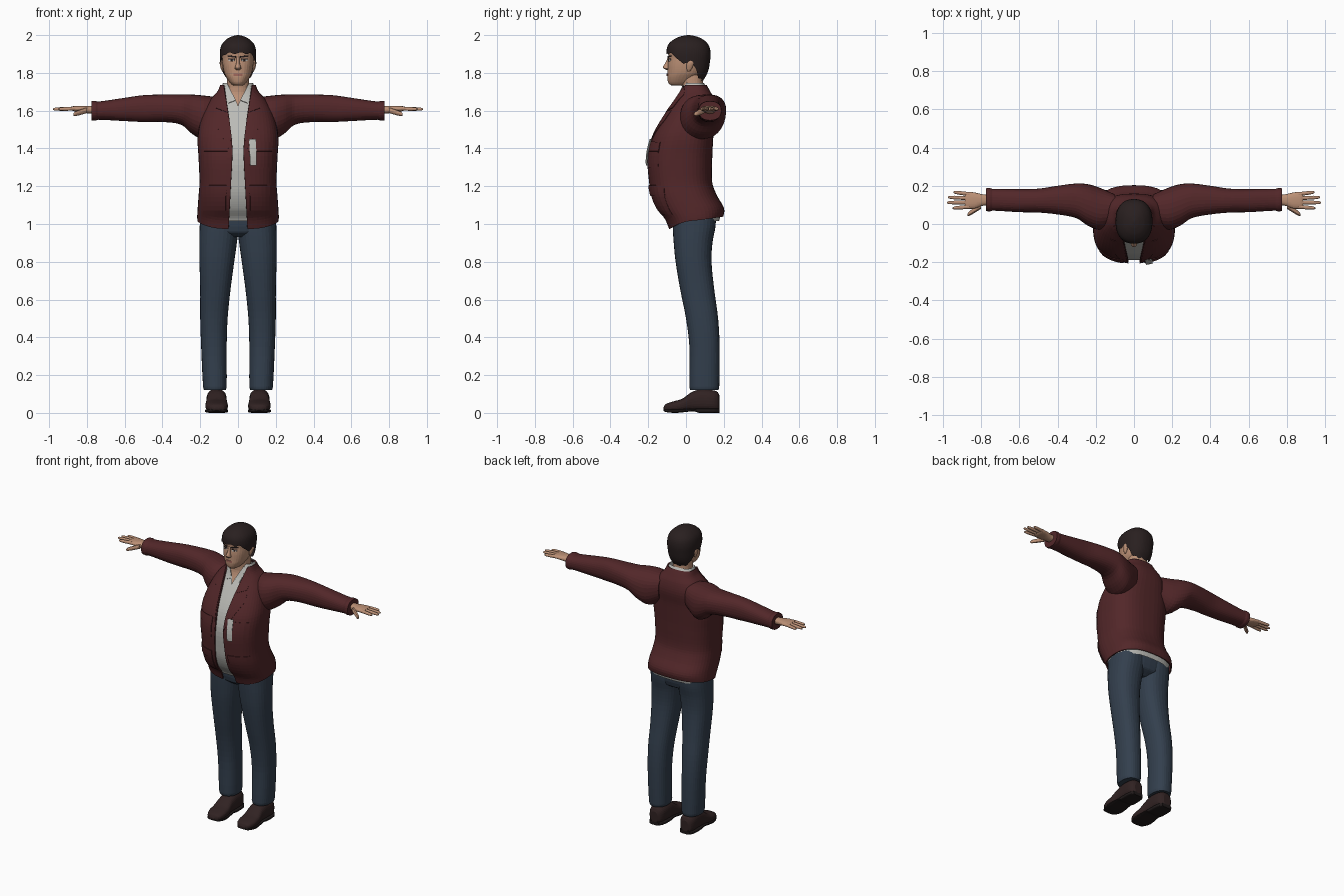
import bpy, bmesh
from math import sin, cos, asin, pi, copysign

if "Cube" in bpy.data.objects:
    bpy.data.objects.remove(bpy.data.objects["Cube"])


def material(name, r, g, b):
    m = bpy.data.materials.new(name)
    m.use_nodes = True
    m.diffuse_color = (r, g, b, 1)
    bsdf = m.node_tree.nodes["Principled BSDF"]
    bsdf.inputs["Base Color"].default_value = (r, g, b, 1)
    bsdf.inputs["Roughness"].default_value = 0.8
    return m


MAROON = material("maroon cloth", 0.085, 0.02, 0.022)
DENIM = material("blue denim", 0.033, 0.05, 0.075)
SKIN = material("skin", 0.5, 0.28, 0.18)
HAIR = material("dark hair", 0.022, 0.014, 0.014)
WHITE = material("off white cloth", 0.5, 0.5, 0.47)
LEATHER = material("brown leather", 0.03, 0.016, 0.016)
SOLE = material("dark sole", 0.014, 0.01, 0.01)
LIP = material("lips", 0.33, 0.13, 0.1)
parts = []


def lookup(rows, s):
    """Smooth interpolation through rows of (position, values...)."""
    s = min(max(s, rows[0][0]), rows[-1][0])
    i = 0
    while i < len(rows) - 2 and s > rows[i + 1][0]:
        i += 1
    p, q = rows[i], rows[i + 1]
    before, after = rows[max(i - 1, 0)], rows[min(i + 2, len(rows) - 1)]
    h = q[0] - p[0]
    t = (s - p[0]) / h
    out = []
    for k in range(1, len(p)):
        m0 = (q[k] - before[k]) / (q[0] - before[0]) * h
        m1 = (after[k] - p[k]) / (after[0] - p[0]) * h
        d = q[k] - p[k]
        out.append(p[k] + t * (m0 + t * (3 * d - 2 * m0 - m1 + t * (m0 + m1 - 2 * d))))
    return out


def finish(name, bm, mat, mirror=False, thick=0):
    bmesh.ops.recalc_face_normals(bm, faces=bm.faces)
    mesh = bpy.data.meshes.new(name)
    bm.to_mesh(mesh)
    bm.free()
    mesh.materials.append(mat)
    ob = bpy.data.objects.new(name, mesh)
    bpy.context.collection.objects.link(ob)
    if thick:
        mod = ob.modifiers.new("thickness", "SOLIDIFY")
        mod.thickness, mod.offset = thick, 0
    if mirror:
        ob.modifiers.new("mirror", "MIRROR")
    parts.append(ob)
    return ob


def loft(name, rows, mat, axis="z", n=2.3, low=None, opening=None,
         mirror=False, sides=32, sub=4, thick=0):
    """Loft rounded sections; rows are (position, a min, a max, b min, b max)."""
    bm = bmesh.new()
    first, last = rows[0][0], rows[-1][0]
    stops = [p[0] + (q[0] - p[0]) * k / sub for p, q in zip(rows, rows[1:]) for k in range(sub)]
    rings = []
    for s in stops + [last]:
        ring = []
        for j in range(sides + (1 if opening else 0)):
            th = 2 * pi * j / sides
            z = s
            if low:
                lo = low(th)
                z = lo + (s - first) * (last - lo) / (last - first)
            a0, a1, b0, b1 = lookup(rows, z)
            ha, hb = max((a1 - a0) / 2, .001), max((b1 - b0) / 2, .001)
            if opening:
                gap = asin(min(max(opening(z), 0) / ha, .98) ** (n / 2))
                th = gap + (2 * pi - 2 * gap) * j / sides
            a = (a0 + a1) / 2 + ha * copysign(abs(sin(th)) ** (2 / n), sin(th))
            b = (b0 + b1) / 2 - hb * copysign(abs(cos(th)) ** (2 / n), cos(th))
            ring.append(bm.verts.new({"z": (a, b, z), "x": (z, a, b), "y": (a, z, b)}[axis]))
        rings.append(ring)
    for r, q in zip(rings, rings[1:]):
        for j in range(len(r) - (1 if opening else 0)):
            k = (j + 1) % len(r)
            bm.faces.new((r[j], r[k], q[k], q[j]))
    if not opening:
        bm.faces.new(rings[-1])
        if not low:
            bm.faces.new(rings[0])
    return finish(name, bm, mat, mirror, thick)


def patch(name, rows, corners, mat, lift=.004, n=2.3, mirror=True):
    """Thin plate lying on the front of a lofted body; corners are (x, z)."""
    bm = bmesh.new()
    bl, br, tr, tl = corners
    steps = 6
    grid = []
    for i in range(steps + 1):
        v = i / steps
        line = []
        for j in range(steps + 1):
            u = j / steps
            x, z = [(bl[k] * (1 - u) + br[k] * u) * (1 - v) + (tl[k] * (1 - u) + tr[k] * u) * v
                    for k in (0, 1)]
            x0, x1, y0, y1 = lookup(rows, z)
            f = min(abs(x) / x1, .99)
            y = (y0 + y1) / 2 - (y1 - y0) / 2 * (1 - f ** n) ** (1 / n)
            line.append(bm.verts.new((x, y - lift, z)))
        grid.append(line)
    for r, q in zip(grid, grid[1:]):
        for j in range(steps):
            bm.faces.new((r[j], r[j + 1], q[j + 1], q[j]))
    return finish(name, bm, mat, mirror, .004)


def box(x0, x1, z0, z1):
    return (x0, z0), (x1, z0), (x1, z1), (x0, z1)


def even(*rows):
    """Rows symmetric in x: (z, half width, front, back)."""
    return [(z, -w, w, f, b) for z, w, f, b in rows]


# Jacket body with an open front and a hem that dips forward
torso = even((.97, .205, -.085, .17), (1.03, .212, -.11, .19), (1.08, .21, -.15, .198),
             (1.15, .205, -.18, .16), (1.22, .2, -.192, .135), (1.35, .205, -.2, .135),
             (1.45, .21, -.178, .14), (1.52, .2, -.145, .145), (1.6, .175, -.095, .155),
             (1.66, .14, -.055, .145), (1.7, .105, -.035, .125), (1.735, .09, -.02, .105))
gap = [(.97, .05), (1.2, .038), (1.4, .03), (1.55, .045), (1.66, .062), (1.735, .075)]
loft("jacket_body", torso, MAROON, n=2.6, sides=48, thick=.008,
     low=lambda t: 1.02 - .02 * cos(t) - .025 * max(0, cos(t)) ** 2,
     opening=lambda z: lookup(gap, z)[0])

# Lapels, collar, pockets and chest tag
for name, corners, lift in (
        ("lapel", ((.03, 1.36), (.13, 1.55), (.125, 1.6), (.055, 1.6)), .006),
        ("collar_leaf", ((.054, 1.59), (.12, 1.615), (.11, 1.68), (.074, 1.73)), .008),
        ("chest_pocket", box(.06, .175, 1.3, 1.42), .005),
        ("chest_flap", box(.055, .18, 1.385, 1.435), .009),
        ("hip_pocket", box(.065, .185, 1.05, 1.19), .006),
        ("hip_flap", box(.06, .188, 1.15, 1.205), .01)):
    patch(name, torso, corners, MAROON, lift, n=2.6)
patch("chest_tag", torso, ((.065, 1.31), (.098, 1.31), (.095, 1.45), (.058, 1.45)),
      WHITE, .014, 2.6, mirror=False)

# Sleeves
sleeve = [(.1, 0, .155, 1.5, 1.67), (.18, -.03, .19, 1.45, 1.68), (.24, -.01, .208, 1.475, 1.685),
          (.3, .03, .212, 1.525, 1.685), (.4, .05, .2, 1.54, 1.685), (.5, .06, .185, 1.54, 1.682),
          (.6, .062, .183, 1.545, 1.668), (.74, .07, .184, 1.552, 1.648),
          (.755, .066, .188, 1.548, 1.652), (.775, .068, .187, 1.549, 1.65)]
loft("sleeve", sleeve, MAROON, axis="x", mirror=True)

# Shirt with an open neck
shirt = [(z + (.012 if z > 1.69 else 0), a + .011, b - .011, c + .011, d - .011)
         for z, a, b, c, d in torso]
loft("shirt", shirt, WHITE, n=2.6, low=lambda t: 1.015, sides=48,
     opening=lambda z: (z - 1.63) * .5)
patch("shirt_collar", shirt, ((.012, 1.655), (.05, 1.64), (.07, 1.725), (.052, 1.735)),
      WHITE, .005, 2.6)

# Trousers
loft("hips", even((.93, .1, -.03, .1), (.96, .17, -.065, .145), (1.07, .198, -.075, .16)), DENIM)
loft("trouser_leg", [(.12, .065, .18, .022, .172), (.14, .06, .185, .018, .176),
                     (.35, .06, .195, .018, .178), (.5, .055, .2, 0, .17),
                     (.65, .04, .2, -.03, .15), (.8, .02, .204, -.055, .135),
                     (.9, .006, .205, -.065, .14), (.98, -.004, .203, -.07, .155),
                     (1.04, -.004, .2, -.07, .16)], DENIM, mirror=True)

# Shoes
loft("shoe", [(-.12, .1, .125, .015, .028), (-.11, .072, .15, .008, .045),
              (-.07, .055, .17, .006, .06), (-.02, .055, .172, .006, .075),
              (.03, .06, .166, .008, .11), (.08, .06, .166, .006, .125),
              (.14, .063, .166, .006, .12), (.168, .075, .155, .006, .11),
              (.178, .09, .14, .02, .09)], LEATHER, axis="y", n=2.6, mirror=True)
loft("shoe_sole", [(-.118, .09, .135, .01, .022), (-.105, .068, .156, .004, .02),
                   (-.05, .052, .174, 0, .02), (.04, .058, .168, .008, .022),
                   (.07, .058, .168, 0, .024), (.15, .062, .167, 0, .024),
                   (.178, .08, .15, 0, .024)], SOLE, axis="y", n=4, mirror=True)

# Hands
loft("palm", [(.75, .1, .155, 1.582, 1.625), (.79, .096, .155, 1.585, 1.625),
              (.83, .082, .164, 1.592, 1.626), (.87, .08, .168, 1.597, 1.624),
              (.885, .088, .16, 1.604, 1.62)], SKIN, axis="x", mirror=True)


def finger(name, base, tip, r):
    rows = []
    for t, k in ((0, 1), (.5, .95), (.85, .8), (.97, .5), (1, .1)):
        x, y, z = [a + (b - a) * t for a, b in zip(base, tip)]
        rows.append((x, y - r * k, y + r * k, z - r * k, z + r * k))
    loft(name, rows, SKIN, axis="x", n=2, mirror=True, sides=12, sub=2)


for name, y0, x1, y1 in (("index_finger", .09, .95, .083), ("middle_finger", .113, .98, .112),
                         ("ring_finger", .135, .974, .14), ("little_finger", .156, .945, .167)):
    finger(name, (.86, y0, 1.611), (x1, y1, 1.608), .0105)
finger("thumb", (.8, .095, 1.602), (.872, .048, 1.58), .015)

# Neck and head
loft("neck", even((1.56, .1, -.09, .1), (1.64, .085, -.045, .1), (1.7, .063, -.022, .092),
                  (1.79, .058, -.03, .09)), SKIN)
head = even((1.732, .022, -.075, 0), (1.745, .04, -.092, .03), (1.775, .061, -.099, .06),
            (1.8, .073, -.098, .085), (1.84, .081, -.097, .1), (1.88, .084, -.093, .11),
            (1.93, .084, -.093, .11), (1.97, .06, -.06, .09), (1.985, .02, -.02, .04))
loft("head", head, SKIN)
loft("nose", even((1.815, .008, -.104, -.08), (1.822, .017, -.116, -.08),
                  (1.832, .015, -.122, -.08), (1.855, .009, -.108, -.08),
                  (1.885, .008, -.096, -.08)), SKIN, n=2, sides=16)
loft("ear", [(1.808, .078, .084, .008, .02), (1.82, .076, .09, .004, .03),
             (1.85, .076, .097, .004, .042), (1.865, .077, .094, .01, .038),
             (1.87, .08, .088, .018, .03)], SKIN, n=2, sides=16, mirror=True)

# Face details
patch("eye_white", head, box(.02, .048, 1.862, 1.871), WHITE, .001)
patch("iris", head, box(.03, .039, 1.861, 1.871), HAIR, .002)
patch("eyelid", head, box(.017, .051, 1.871, 1.875), HAIR, .002)
patch("eyebrow", head, ((.012, 1.88), (.056, 1.886), (.054, 1.893), (.012, 1.888)), HAIR, .003)
patch("mouth", head, box(-.023, .023, 1.784, 1.796), LIP, .002, mirror=False)

# Hair: short fringe, sideburns and a low nape
hairline = [(-1, 1.905), (-.75, 1.9), (-.5, 1.88), (-.22, 1.845), (0, 1.862),
            (.3, 1.82), (.6, 1.775), (1, 1.76)]
loft("hair", even((1.75, .068, -.08, .085), (1.8, .086, -.09, .114), (1.86, .094, -.098, .127),
                  (1.91, .096, -.103, .13), (1.95, .086, -.094, .118), (1.98, .058, -.06, .086),
                  (1.995, .027, -.022, .048), (2, .004, .008, .018)), HAIR, sides=64,
     low=lambda t: lookup(hairline, -cos(t))[0] + .005 * sin(11 * t))

# Smooth shading with crisp edges
for ob in bpy.context.view_layer.objects:
    ob.select_set(ob in parts)
bpy.context.view_layer.objects.active = parts[0]
bpy.ops.object.shade_smooth_by_angle(angle=.7)
